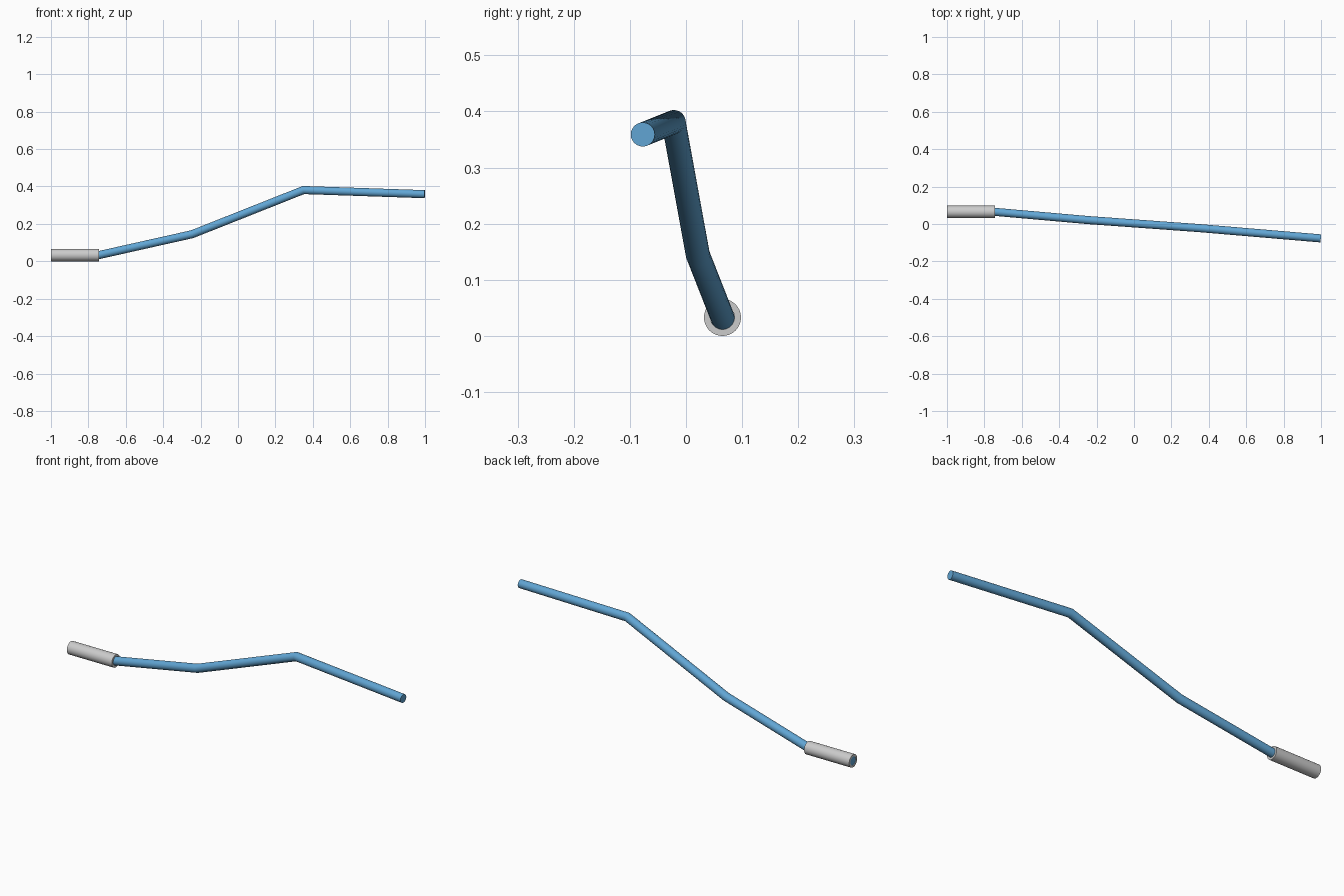
import bpy, bmesh
from math import cos, sin, tau
from mathutils import Vector

if "Cube" in bpy.data.objects:
    bpy.data.objects.remove(bpy.data.objects["Cube"])


def finish(bm, name, color=None):
    bmesh.ops.recalc_face_normals(bm, faces=bm.faces)
    mesh = bpy.data.meshes.new(name)
    bm.to_mesh(mesh)
    bm.free()
    obj = bpy.data.objects.new(name, mesh)
    bpy.context.collection.objects.link(obj)
    if color:
        mat = bpy.data.materials.new(name + "_paint")
        mat.diffuse_color = color
        mat.use_nodes = True
        mat.node_tree.nodes["Principled BSDF"].inputs["Base Color"].default_value = mat.diffuse_color
        mesh.materials.append(mat)
    return obj


def bridge(bm, a, b):
    n = len(a)
    for i in range(n):
        j = (i + 1) % n
        bm.faces.new((a[i], a[j], b[j], b[i]))


def smooth(obj, angle):
    bpy.ops.object.select_all(action='DESELECT')
    obj.select_set(True)
    bpy.context.view_layer.objects.active = obj
    bpy.ops.object.shade_smooth_by_angle(angle=angle)


# Bent rod: round section swept along the path with mitred bends
def bent_rod(path, radius, sides):
    bm = bmesh.new()
    path = [Vector(p) for p in path]
    dirs = [(b - a).normalized() for a, b in zip(path, path[1:])]
    rings = []
    for i, p in enumerate(path):
        d = dirs[max(i - 1, 0)]
        e = dirs[min(i, len(dirs) - 1)]
        normal = (d + e).normalized()
        u = Vector((0, 1, 0))
        u = (u - d * u.dot(d)).normalized()
        w = d.cross(u)
        ring = []
        for k in range(sides):
            q = (u * cos(tau * k / sides) + w * sin(tau * k / sides)) * radius
            q -= d * (q.dot(normal) / d.dot(normal))
            ring.append(bm.verts.new(p + q))
        rings.append(ring)
    for a, b in zip(rings, rings[1:]):
        bridge(bm, a, b)
    bm.faces.new(rings[0])
    bm.faces.new(rings[-1])
    return finish(bm, "bent_rod", (0.12, 0.38, 0.66, 1))


# Grip sleeve: open tube around the straight end of the rod
def grip_sleeve(x0, x1, y, z, outer, inner, sides):
    bm = bmesh.new()
    profile = [(x0, inner), (x0, outer), (x1, outer), (x1, inner)]
    rings = [[bm.verts.new((x, y + r * cos(tau * k / sides), z + r * sin(tau * k / sides)))
              for k in range(sides)] for x, r in profile]
    for i in range(4):
        bridge(bm, rings[i], rings[(i + 1) % 4])
    return finish(bm, "grip_sleeve")


GRIP_Y, GRIP_Z = 0.065, 0.033
rod = bent_rod([(-0.999, GRIP_Y, GRIP_Z), (-0.745, GRIP_Y, GRIP_Z), (-0.245, 0.021, 0.145),
                (0.35, -0.022, 0.381), (0.998, -0.077, 0.359)], 0.0215, 24)
sleeve = grip_sleeve(-1.0, -0.743, GRIP_Y, GRIP_Z, 0.033, 0.0215, 32)
smooth(rod, 0.6)
smooth(sleeve, 0.6)
